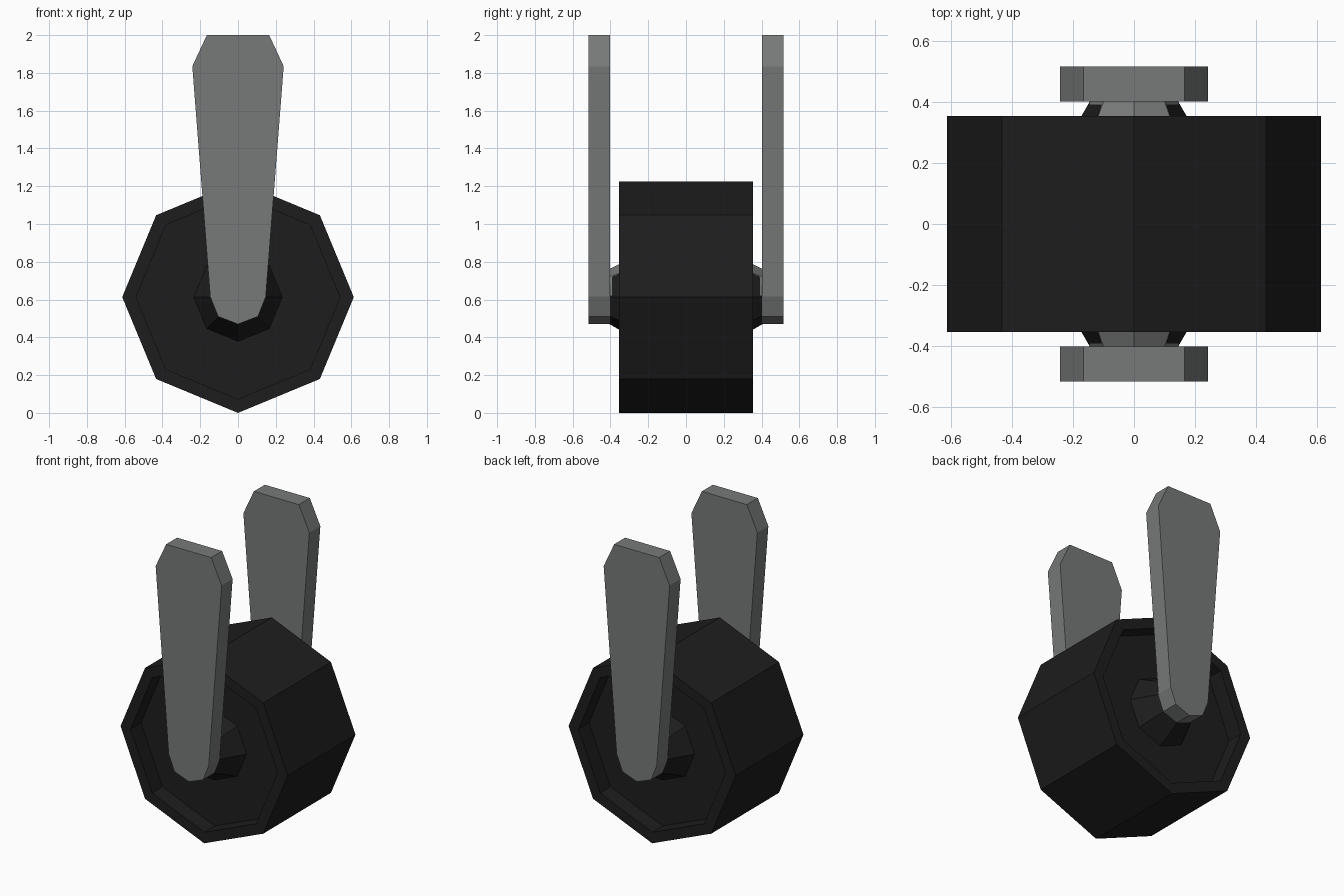
import bpy, bmesh, math

if "Cube" in bpy.data.objects:
    bpy.data.objects.remove(bpy.data.objects["Cube"])


def material(name, rgb):
    m = bpy.data.materials.new(name)
    m.diffuse_color = (*rgb, 1)
    m.use_nodes = True
    m.node_tree.nodes["Principled BSDF"].inputs["Base Color"].default_value = m.diffuse_color
    return m


dark = material("dark rubber", (0.0125, 0.0125, 0.0125))
grey = material("grey metal", (0.186, 0.194, 0.190))


def octagon(r, zc):
    return [(r * math.cos(i * math.pi / 4), zc + r * math.sin(i * math.pi / 4))
            for i in range(8)]


def loft(name, rings, mat):
    """Skin a series of (y, xz-profile) rings and cap both ends."""
    bm = bmesh.new()
    loops = [[bm.verts.new((x, y, z)) for x, z in prof] for y, prof in rings]
    n = len(loops[0])
    for a, b in zip(loops, loops[1:]):
        for i in range(n):
            j = (i + 1) % n
            bm.faces.new((a[i], a[j], b[j], b[i]))
    bm.faces.new(loops[0])
    bm.faces.new(loops[-1])
    bmesh.ops.recalc_face_normals(bm, faces=bm.faces)
    me = bpy.data.meshes.new(name)
    bm.to_mesh(me)
    bm.free()
    me.materials.append(mat)
    ob = bpy.data.objects.new(name, me)
    bpy.context.collection.objects.link(ob)
    return ob


ZC, R, W, RECESS = 0.613, 0.613, 0.355, 0.11

# Octagonal wheel with a recessed disc on each side
rim, inner = octagon(R, ZC), octagon(0.54, ZC)
loft("wheel", [(-W + RECESS, inner), (-W, inner), (-W, rim),
               (W, rim), (W, inner), (W - RECESS, inner)], dark)

# Fork arm outline: wide clipped top, tapering to a rounded foot
half = [(0.165, 2.0), (0.242, 1.835), (0.147, 0.615), (0.105, 0.510)]
outline = half + [(0, 0.470)] + [(-x, z) for x, z in reversed(half)]

for side, s in (("front", -1), ("back", 1)):
    # Tapered hub rising out of the recess
    loft(side + "_hub", [(s * (W - RECESS), octagon(0.235, ZC)),
                         (s * W, octagon(0.172, ZC)),
                         (s * 0.405, octagon(0.143, ZC))], dark)
    # Short axle stub that shows on top of the hub
    loft(side + "_axle", [(s * 0.34, octagon(0.172, 0.622)),
                          (s * 0.41, octagon(0.138, 0.622))], grey)
    loft(side + "_fork_arm", [(s * 0.402, outline), (s * 0.517, outline)], grey)
